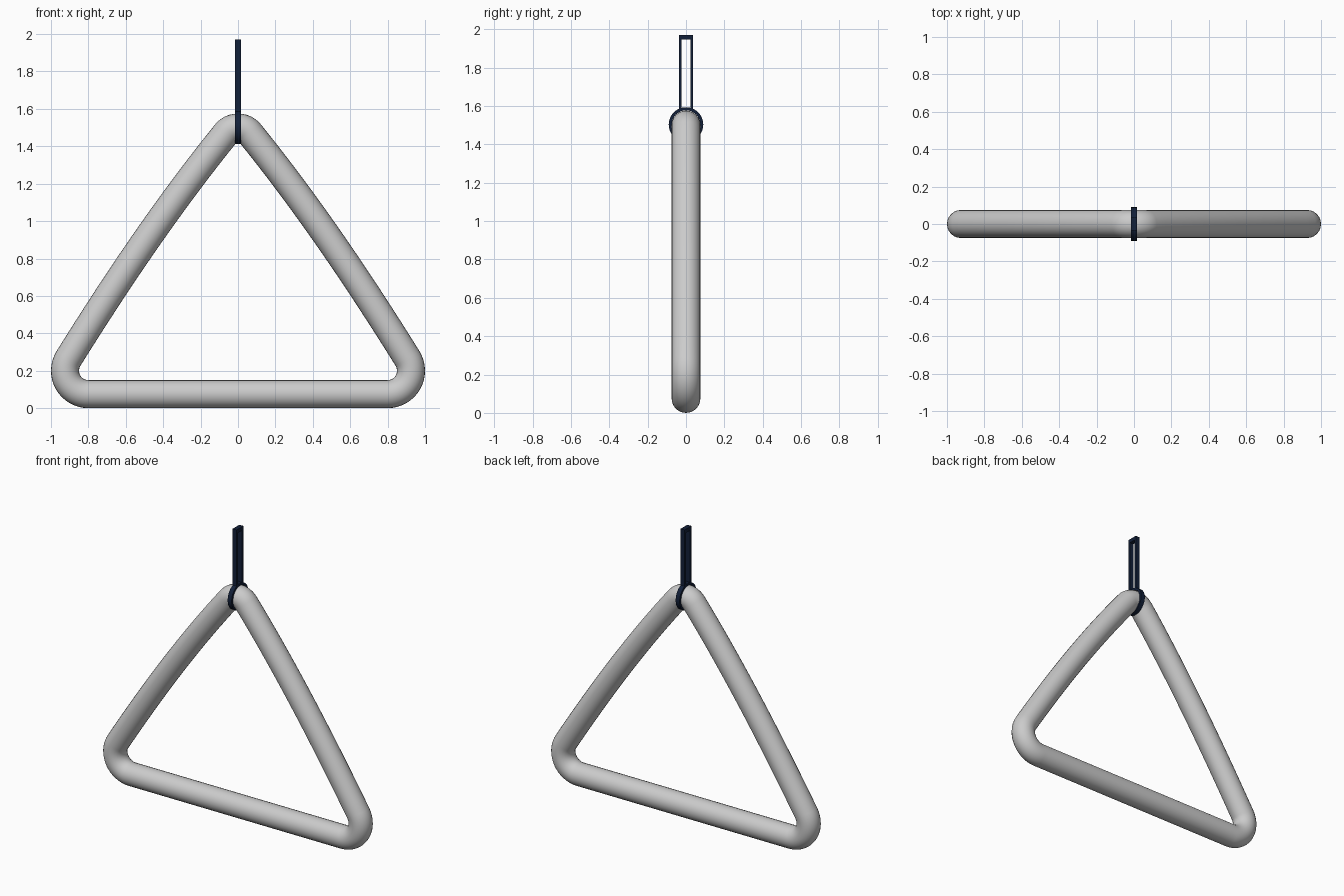
import bpy, bmesh
from math import sin, cos, radians, pi
from mathutils import Vector
from mathutils.geometry import interpolate_bezier

if "Cube" in bpy.data.objects:
    bpy.data.objects.remove(bpy.data.objects["Cube"])

BAR_R = 0.075


def arc(cx, cz, r, a0, a1, n):
    return [Vector((cx + r * cos(radians(a0 + (a1 - a0) * i / n)),
                    cz + r * sin(radians(a0 + (a1 - a0) * i / n)))) for i in range(n + 1)]


# Triangle: right half of the centre line, mirrored to close the loop
corner = arc(0.80, 0.20, 0.125, -90, 32, 16)
apex = arc(0, 1.417, 0.083, 39, 90, 10)
a, b, h = corner[-1], apex[0], 0.489
d0 = Vector((-sin(radians(32)), cos(radians(32))))
d1 = Vector((-sin(radians(39)), cos(radians(39))))
side = interpolate_bezier(a, a + d0 * h, b - d1 * h, b, 20)
half = corner + [Vector(p[:2]) for p in side[1:-1]] + apex
path = half + [Vector((-p.x, p.y)) for p in reversed(half[:-1])]

cu = bpy.data.curves.new("triangle_bar", 'CURVE')
cu.dimensions = '3D'
cu.bevel_depth = BAR_R
cu.bevel_resolution = 10
sp = cu.splines.new('POLY')
sp.points.add(len(path) - 1)
for pt, p in zip(sp.points, path):
    pt.co = (p.x, 0, p.y, 1)
sp.use_cyclic_u = True
bar = bpy.data.objects.new("triangle_bar", cu)
bpy.context.collection.objects.link(bar)
bpy.context.view_layer.objects.active = bar
bar.select_set(True)
bpy.ops.object.convert(target='MESH')
bpy.ops.object.shade_smooth()
bar.select_set(False)

# Dark cord material
navy = bpy.data.materials.new("navy_cord")
navy.diffuse_color = (0.006, 0.014, 0.04, 1)
navy.use_nodes = True
navy.node_tree.nodes["Principled BSDF"].inputs["Base Color"].default_value = navy.diffuse_color


def band(name, outer, inner, width, closed):
    """Flat band: outer and inner outlines in y-z, given thickness along x."""
    bm = bmesh.new()
    rows = []
    for o, i in zip(outer, inner):
        rows.append([bm.verts.new((x, p[0], p[1])) for x, p in
                     ((-width / 2, o), (width / 2, o), (width / 2, i), (-width / 2, i))])
    n = len(rows)
    for k in range(n if closed else n - 1):
        r, s = rows[k], rows[(k + 1) % n]
        for j in range(4):
            bm.faces.new((r[j], r[(j + 1) % 4], s[(j + 1) % 4], s[j]))
    if not closed:
        bm.faces.new(rows[0])
        bm.faces.new(rows[-1])
    bmesh.ops.recalc_face_normals(bm, faces=bm.faces)
    me = bpy.data.meshes.new(name)
    bm.to_mesh(me)
    bm.free()
    me.materials.append(navy)
    ob = bpy.data.objects.new(name, me)
    bpy.context.collection.objects.link(ob)
    bpy.context.view_layer.objects.active = ob
    ob.select_set(True)
    bpy.ops.object.shade_smooth_by_angle(angle=radians(35))
    ob.select_set(False)
    return ob


# Ring wrapped around the apex of the bar
band("cord_ring", arc(0, 1.503, 0.09, 0, 360, 48)[:-1],
     arc(0, 1.503, 0.074, 0, 360, 48)[:-1], 0.03, True)

# Hanging loop: two uprights and a thicker top
yo, yi = 0.036, 0.024
band("cord_loop",
     [(-yo, 1.575), (-yo, 1.97), (yo, 1.97), (yo, 1.575)],
     [(-yi, 1.575), (-yi, 1.945), (yi, 1.945), (yi, 1.575)], 0.03, False)
